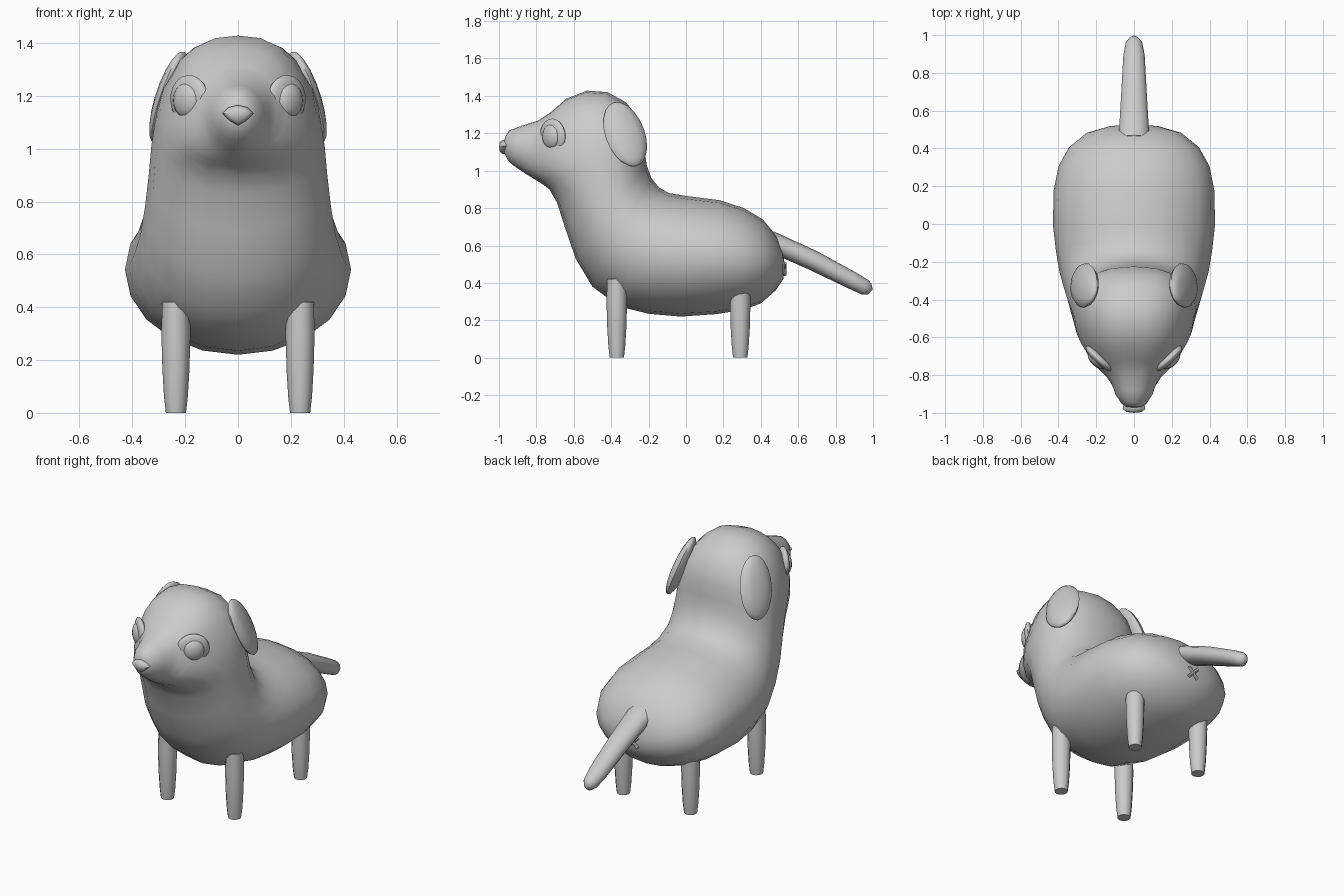
import bpy, bmesh, math
from mathutils import Vector, Matrix

if "Cube" in bpy.data.objects:
    bpy.data.objects.remove(bpy.data.objects["Cube"])

grey = bpy.data.materials.new("plain_grey")
grey.diffuse_color = (0.6, 0.6, 0.6, 1)
grey.use_nodes = True
grey.node_tree.nodes["Principled BSDF"].inputs["Base Color"].default_value = grey.diffuse_color


def finish(bm, name, angle=60):
    bmesh.ops.recalc_face_normals(bm, faces=bm.faces)
    mesh = bpy.data.meshes.new(name)
    bm.to_mesh(mesh)
    bm.free()
    mesh.materials.append(grey)
    ob = bpy.data.objects.new(name, mesh)
    bpy.context.collection.objects.link(ob)
    bpy.ops.object.select_all(action='DESELECT')
    ob.select_set(True)
    bpy.context.view_layer.objects.active = ob
    bpy.ops.object.shade_smooth_by_angle(angle=math.radians(angle))
    return ob


def spow(v, p):
    return math.copysign(abs(v) ** p, v)


def loft(name, rings, start, end, n=20, angle=60):
    """Oval rings (top y, top z, bottom y, bottom z, half width, exponent), closed by poles."""
    bm = bmesh.new()
    loops = []
    for ty, tz, by, bz, w, e in rings:
        mid = Vector((0, (ty + by) / 2, (tz + bz) / 2))
        up = Vector((0, ty, tz)) - mid
        loop = []
        for i in range(n):
            a = 2 * math.pi * i / n
            x = w * spow(math.sin(a), 2 / e)
            loop.append(bm.verts.new(mid + up * spow(math.cos(a), 2 / e) + Vector((x, 0, 0))))
        loops.append(loop)
    for a, b in zip(loops, loops[1:]):
        for i in range(n):
            j = (i + 1) % n
            bm.faces.new((a[i], a[j], b[j], b[i]))
    for loop, pole in ((loops[0], start), (loops[-1], end)):
        p = bm.verts.new((0, *pole))
        for i in range(n):
            bm.faces.new((loop[i], loop[(i + 1) % n], p))
    return finish(bm, name, angle)


def frame(centre, long_axis, normal):
    """Matrix with z along long_axis and x near normal."""
    z = Vector(long_axis).normalized()
    x = Vector(normal)
    x = (x - z * x.dot(z)).normalized()
    y = z.cross(x)
    m = Matrix((x, y, z)).transposed().to_4x4()
    return Matrix.Translation(centre) @ m


def ellipsoid(name, centre, long_axis, normal, size, u=16, v=10):
    bm = bmesh.new()
    bmesh.ops.create_uvsphere(bm, u_segments=u, v_segments=v, radius=1)
    bm.transform(frame(centre, long_axis, normal) @ Matrix.Diagonal((*size, 1)))
    return finish(bm, name)


# Body, neck, head and snout as one skin
loft("body", [
    (0.515, 0.57, 0.52, 0.42, 0.13, 2),
    (0.485, 0.65, 0.48, 0.36, 0.25, 2),
    (0.41, 0.74, 0.40, 0.29, 0.345, 2),
    (0.31, 0.80, 0.30, 0.255, 0.40, 2),
    (0.18, 0.842, 0.16, 0.233, 0.427, 2),
    (0.00, 0.865, -0.03, 0.22, 0.428, 2),
    (-0.09, 0.88, -0.20, 0.235, 0.413, 2),
    (-0.145, 0.91, -0.36, 0.275, 0.395, 2),
    (-0.185, 0.96, -0.50, 0.38, 0.37, 2),
    (-0.21, 1.03, -0.59, 0.53, 0.352, 2.1),
    (-0.222, 1.11, -0.645, 0.69, 0.338, 2.2),
    (-0.225, 1.19, -0.69, 0.83, 0.328, 2.3),
    (-0.26, 1.29, -0.73, 0.90, 0.315, 2.4),
    (-0.32, 1.365, -0.77, 0.93, 0.293, 2.4),
    (-0.42, 1.42, -0.795, 0.945, 0.262, 2.4),
    (-0.53, 1.428, -0.815, 0.957, 0.228, 2.4),
    (-0.64, 1.385, -0.835, 0.97, 0.188, 2.3),
    (-0.72, 1.315, -0.86, 0.985, 0.148, 2.2),
    (-0.79, 1.268, -0.89, 1.005, 0.12, 2.1),
    (-0.88, 1.24, -0.925, 1.03, 0.098, 2),
    (-0.945, 1.215, -0.955, 1.06, 0.067, 2),
    (-0.968, 1.18, -0.97, 1.09, 0.04, 2),
], (0.53, 0.49), (-0.975, 1.135))

# Tail
loft("tail", [
    (0.47, 0.675, 0.42, 0.575, 0.084, 2),
    (0.70, 0.57, 0.65, 0.475, 0.07, 2),
    (0.91, 0.455, 0.87, 0.37, 0.058, 2),
    (0.975, 0.415, 0.94, 0.338, 0.045, 2),
    (0.992, 0.395, 0.975, 0.338, 0.026, 2),
], (0.44, 0.63), (0.998, 0.365), n=14)

# Nose: rounded shield, wider at the top
bm = bmesh.new()
half = [(0, 1.165), (0.035, 1.157), (0.06, 1.133), (0.03, 1.105), (0, 1.088)]
outline = half + [(-x, z) for x, z in half[-2:0:-1]]
layers = [[bm.verts.new((x * s, y, 1.13 + (z - 1.13) * s)) for x, z in outline]
          for y, s in ((-0.95, 0.9), (-0.978, 1.0), (-0.995, 0.7))]
for a, b in zip(layers, layers[1:]):
    for i in range(len(a)):
        j = (i + 1) % len(a)
        bm.faces.new((a[i], a[j], b[j], b[i]))
bm.faces.new(layers[0])
tip = bm.verts.new((0, -1.0, 1.13))
for i, v in enumerate(layers[-1]):
    bm.faces.new((v, layers[-1][(i + 1) % len(outline)], tip))
finish(bm, "nose")

for side, s in (("right", 1), ("left", -1)):
    # Eyes: flat oval with a domed centre
    out = (0.68 * s, -0.73, 0.1)
    ellipsoid(f"eye_{side}", (0.182 * s, -0.712, 1.183), (0.1 * s, 0, 1), out, (0.03, 0.097, 0.096))
    ellipsoid(f"pupil_{side}", (0.195 * s, -0.72, 1.183), (0, 0, 1), out, (0.034, 0.062, 0.066))
    # Floppy ears
    ellipsoid(f"ear_{side}", (0.262 * s, -0.325, 1.195), (0.09 * s, 0.1, -0.3),
              (0.85 * s, 0.25, 0.4), (0.042, 0.112, 0.188), 12, 10)
    # Legs: tapered, rounded feet
    for place, y in (("front", -0.37), ("rear", 0.29)):
        bm = bmesh.new()
        rows = []
        for z, r in ((0, 0.038), (0.06, 0.045), (0.16, 0.051), (0.30, 0.055), (0.42, 0.052)):
            rows.append([bm.verts.new((0.235 * s + r * math.cos(k * math.pi / 6),
                                       y + r * math.sin(k * math.pi / 6), z)) for k in range(12)])
        for a, b in zip(rows, rows[1:]):
            for i in range(12):
                j = (i + 1) % 12
                bm.faces.new((a[i], a[j], b[j], b[i]))
        bm.faces.new(rows[0])
        bm.faces.new(rows[-1])
        finish(bm, f"{place}_leg_{side}", 40)

# Small cross mark under the tail
for name, tilt in (("a", 45), ("b", -45)):
    bm = bmesh.new()
    bmesh.ops.create_cone(bm, cap_ends=True, segments=8, radius1=0.01, radius2=0.01, depth=0.09)
    bm.transform(Matrix.Translation((0, 0.528, 0.475)) @ Matrix.Rotation(math.radians(tilt), 4, 'Y'))
    finish(bm, f"cross_bar_{name}", 40)
